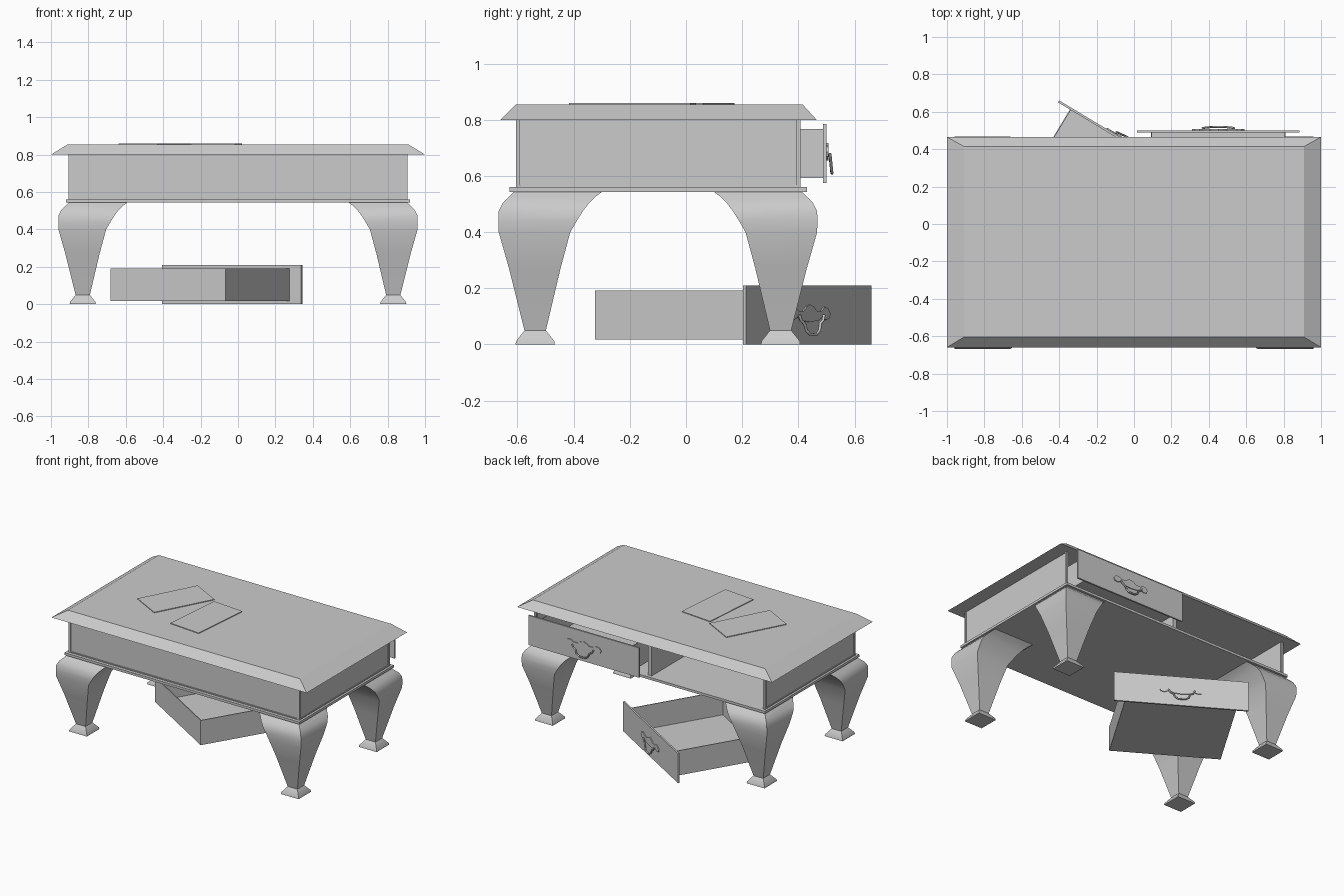
import bpy, bmesh, math
from mathutils import Matrix

cube = bpy.data.objects.get("Cube")
if cube:
    bpy.data.objects.remove(cube, do_unlink=True)

grey = bpy.data.materials.new("plain grey")
grey.use_nodes = True
GREY = (0.6, 0.6, 0.6, 1)
grey.diffuse_color = GREY
grey.node_tree.nodes["Principled BSDF"].inputs["Base Color"].default_value = GREY


def finish(name, bm, matrix=Matrix(), smooth=False):
    """Turn a bmesh into a named, coloured object."""
    bmesh.ops.recalc_face_normals(bm, faces=bm.faces)
    mesh = bpy.data.meshes.new(name)
    bm.to_mesh(mesh)
    bm.free()
    mesh.materials.append(grey)
    obj = bpy.data.objects.new(name, mesh)
    bpy.context.collection.objects.link(obj)
    obj.matrix_world = matrix
    if smooth:
        bpy.ops.object.select_all(action="DESELECT")
        obj.select_set(True)
        bpy.context.view_layer.objects.active = obj
        bpy.ops.object.shade_smooth_by_angle(angle=math.radians(35))
    return obj


def loft(name, rings, matrix=Matrix(), smooth=False):
    """Stack of rectangles, each (x0, x1, y0, y1, z), joined and capped."""
    bm = bmesh.new()
    loops = [[bm.verts.new(p) for p in ((a, c, z), (b, c, z), (b, d, z), (a, d, z))]
             for a, b, c, d, z in rings]
    for low, high in zip(loops, loops[1:]):
        for i in range(4):
            j = (i + 1) % 4
            bm.faces.new((low[i], low[j], high[j], high[i]))
    bm.faces.new(loops[0])
    bm.faces.new(loops[-1])
    return finish(name, bm, matrix, smooth)


def box(name, x, y, z, matrix=Matrix()):
    return loft(name, [(*x, *y, z[0]), (*x, *y, z[1])], matrix)


# Table top with sloping edges
loft("table_top", [(-1, 1, -0.66, 0.465, 0.8), (-0.91, 0.91, -0.605, 0.415, 0.855)])

# Case: floor ledge, walls, posts and divider, open at the back
box("case_floor", (-0.92, 0.92), (-0.628, 0.43), (0.543, 0.56))
box("front_wall", (-0.895, 0.895), (-0.6, -0.585), (0.56, 0.8))
box("divider", (-0.015, 0.015), (-0.585, 0.405), (0.56, 0.8))
box("front_lower_trim", (-0.905, 0.905), (-0.606, -0.59), (0.56, 0.567))
for side, s in (("left", 1), ("right", -1)):
    def span(a, b):
        return tuple(sorted((a * s, b * s)))
    box(side + "_wall", span(0.885, 0.9), (-0.59, 0.4), (0.56, 0.8))
    box(side + "_lower_trim", span(0.89, 0.905), (-0.606, 0.405), (0.56, 0.567))
    for end, y in (("front", (-0.606, -0.592)), ("back", (0.393, 0.407))):
        box(f"{end}_{side}_post", span(0.89, 0.906), y, (0.56, 0.8))

# Curved legs: (height, outward reach, inward reach) around the foot centre
LEG = [(0, .07, .07), (.012, .068, .068), (.05, .038, .038), (.27, .093, .09),
       (.4, .13, .125), (.44, .131, .148), (.475, .13, .17), (.505, .115, .193),
       (.525, .095, .213), (.545, .075, .24)]
for side, sx in (("left", 1), ("right", -1)):
    for end, sy, cy in (("front", -1, -0.537), ("back", 1, 0.337)):
        rings = []
        for z, out, inner in LEG:
            xs = sorted((sx * (0.83 + out), sx * (0.83 - inner)))
            ys = sorted((cy + sy * out, cy - sy * inner))
            rings.append((*xs, *ys, z))
        loft(f"{end}_{side}_leg", rings, smooth=True)

# Drawer handle: winged back plate outline (right half) and hanging bail
PLATE = [(0, .142), (.025, .134), (.045, .12), (.08, .12), (.1, .133), (.125, .128),
         (.14, .11), (.133, .094), (.11, .088), (.085, .098), (.055, .085), (0, .08)]
BAIL = [(.085, .105), (.075, .085), (.055, .075), (.045, .05), (.025, .037)]


def handle(prefix, matrix):
    outline = PLATE + [(-x, z) for x, z in PLATE[-2:0:-1]]
    bm = bmesh.new()
    face = bm.faces.new([bm.verts.new((x, 0.001, z)) for x, z in outline])
    new = bmesh.ops.extrude_face_region(bm, geom=[face])["geom"]
    bmesh.ops.translate(bm, vec=(0, 0.006, 0),
                        verts=[v for v in new if isinstance(v, bmesh.types.BMVert)])
    finish(prefix + "_handle_plate", bm, matrix)

    path = BAIL + [(0, .035)] + [(-x, z) for x, z in reversed(BAIL)]
    curve = bpy.data.curves.new(prefix + "_bail", "CURVE")
    curve.dimensions = "3D"
    curve.bevel_depth = 0.0055
    curve.bevel_resolution = 1
    curve.use_fill_caps = True
    curve.materials.append(grey)
    line = curve.splines.new("POLY")
    line.points.add(len(path) - 1)
    for point, (x, z) in zip(line.points, path):
        point.co = (x, 0.012 + 0.1 * (0.11 - z), z, 1)
    obj = bpy.data.objects.new(prefix + "_handle_bail", curve)
    bpy.context.collection.objects.link(obj)
    obj.matrix_world = matrix


def drawer(prefix, matrix):
    """Open tray behind a wider front panel; the panel faces local +y."""
    w, back, t, low, high = 0.36, -0.672, 0.006, 0.017, 0.192
    box(prefix + "_front", (-0.434, 0.434), (-0.012, 0), (0, 0.21), matrix)
    box(prefix + "_bottom", (-w, w), (back, -0.012), (low, low + t), matrix)
    box(prefix + "_rear", (-w, w), (back, back + t), (low + t, high), matrix)
    box(prefix + "_left_side", (w - t, w), (back + t, -0.012), (low + t, high), matrix)
    box(prefix + "_right_side", (-w, t - w), (back + t, -0.012), (low + t, high), matrix)
    handle(prefix, matrix)


# One drawer pulled part way out, one lying on the floor
drawer("fitted_drawer", Matrix.Translation((0.451, 0.5, 0.575)))
drawer("loose_drawer", Matrix.Translation((-0.028, 0.437, 0))
       @ Matrix.Rotation(math.radians(-31), 4, "Z"))

# Two cards on the table top
for name, x, y, angle in (("far_card", -0.434, -0.075, 62), ("near_card", -0.115, -0.19, 85)):
    box(name, (-0.217, 0.217), (-0.118, 0.118), (0, 0.005),
        Matrix.Translation((x, y, 0.855)) @ Matrix.Rotation(math.radians(angle), 4, "Z"))
